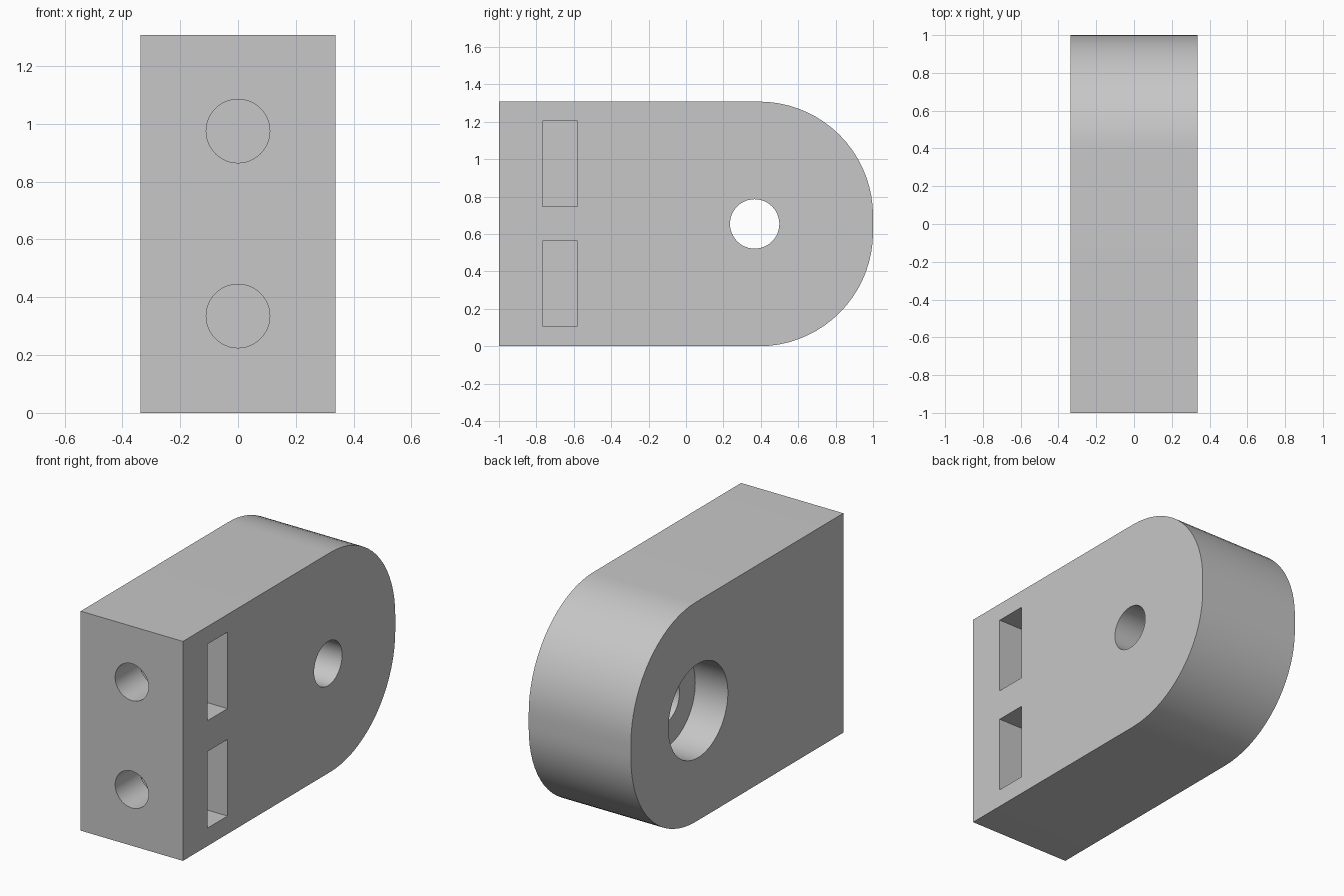
import bpy
import bmesh
from math import pi, sin, cos
from mathutils import Matrix, Vector

cube = bpy.data.objects.get("Cube")
if cube:
    bpy.data.objects.remove(cube, do_unlink=True)

HALF_W, HEIGHT = 0.337, 1.308
FILLET = 0.61
MID_Z = HEIGHT / 2

grey = bpy.data.materials.new("plain grey")
grey.use_nodes = True
colour = (0.57, 0.57, 0.57, 1)
grey.diffuse_color = colour
grey.node_tree.nodes["Principled BSDF"].inputs["Base Color"].default_value = colour


def finish(name, bm):
    bmesh.ops.recalc_face_normals(bm, faces=bm.faces)
    mesh = bpy.data.meshes.new(name)
    bm.to_mesh(mesh)
    bm.free()
    mesh.materials.append(grey)
    obj = bpy.data.objects.new(name, mesh)
    bpy.context.collection.objects.link(obj)
    return obj


def cylinder(name, radius, start, end, segments=48):
    """Round cutter running from start to end."""
    start, end = Vector(start), Vector(end)
    axis = end - start
    turn = axis.to_track_quat('Z', 'Y').to_matrix().to_4x4()
    bm = bmesh.new()
    bmesh.ops.create_cone(bm, cap_ends=True, segments=segments,
                          radius1=radius, radius2=radius, depth=axis.length,
                          matrix=Matrix.Translation((start + end) / 2) @ turn)
    return finish(name, bm)


def box(name, low, high):
    low, high = Vector(low), Vector(high)
    bm = bmesh.new()
    bmesh.ops.create_cube(bm, size=1, matrix=Matrix.Translation((low + high) / 2)
                          @ Matrix.Diagonal((*(high - low), 1)))
    return finish(name, bm)


# Block with a rounded back end, extruded across its width
profile = [(-1, HEIGHT), (-1, 0)]
STEPS = 18
for centre_z, first in ((FILLET, -pi / 2), (HEIGHT - FILLET, 0)):
    for i in range(STEPS + 1):
        a = first + i * pi / 2 / STEPS
        profile.append((1 - FILLET + FILLET * cos(a), centre_z + FILLET * sin(a)))
bm = bmesh.new()
side = bm.faces.new([bm.verts.new((-HALF_W, y, z)) for y, z in profile])
grown = bmesh.ops.extrude_face_region(bm, geom=[side])["geom"]
bmesh.ops.translate(bm, vec=(2 * HALF_W, 0, 0),
                    verts=[v for v in grown if isinstance(v, bmesh.types.BMVert)])
body = finish("mounting_block", bm)

# Pivot hole through the rounded end, with a wide recess on the right side
HOLE_Y = 0.367
cutters = [
    cylinder("pivot_hole_cutter", 0.132, (-1, HOLE_Y, MID_Z), (1, HOLE_Y, MID_Z)),
    cylinder("recess_cutter", 0.28, (-1, HOLE_Y, MID_Z),
             (-HALF_W + 0.215, HOLE_Y, MID_Z), 64),
]
# Two screw holes in the front, each crossing a nut slot open to the left side
for label, z in (("lower", 0.335), ("upper", 0.975)):
    cutters.append(cylinder(label + "_screw_cutter", 0.11, (0, -1.2, z), (0, -0.3, z)))
    cutters.append(box(label + "_slot_cutter", (-0.227, -0.768, z - 0.228),
                       (0.5, -0.58, z + 0.228)))

bpy.context.view_layer.objects.active = body
for cutter in cutters:
    cutter.hide_render = True
    mod = body.modifiers.new(cutter.name, 'BOOLEAN')
    mod.operation = 'DIFFERENCE'
    mod.solver = 'EXACT'
    mod.object = cutter
    bpy.ops.object.modifier_apply(modifier=mod.name)
    bpy.data.objects.remove(cutter, do_unlink=True)

# Smooth curves, crisp edges
for obj in bpy.context.selected_objects:
    obj.select_set(False)
body.select_set(True)
bpy.ops.object.shade_smooth_by_angle(angle=pi / 6)
